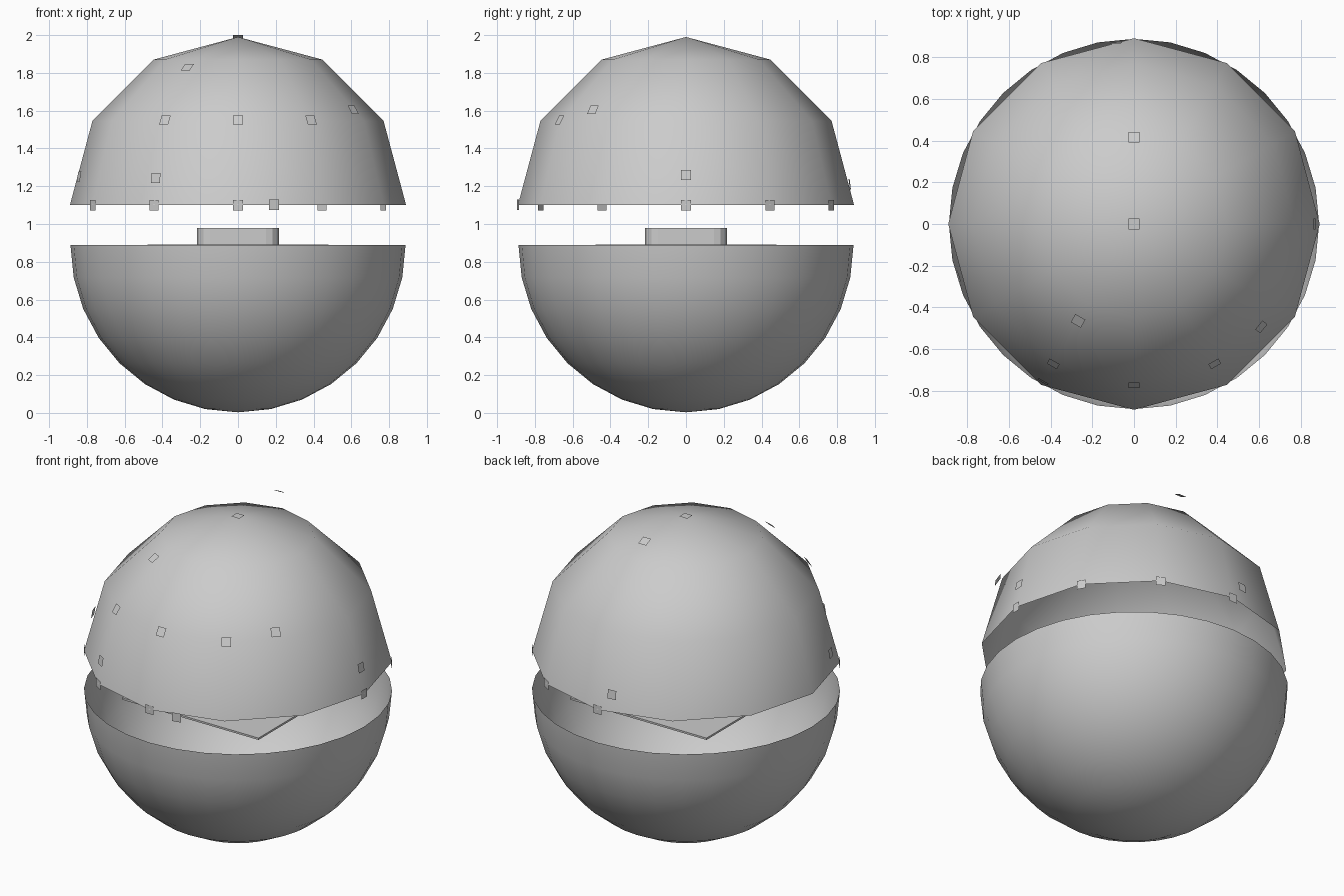
import bpy, bmesh, math
from mathutils import Vector, Matrix

if "Cube" in bpy.data.objects:
    bpy.data.objects.remove(bpy.data.objects["Cube"])


def add_object(name, bm, smooth=None):
    mesh = bpy.data.meshes.new(name)
    bm.to_mesh(mesh)
    bm.free()
    ob = bpy.data.objects.new(name, mesh)
    bpy.context.collection.objects.link(ob)
    if smooth is not None:
        bpy.ops.object.select_all(action='DESELECT')
        ob.select_set(True)
        bpy.context.view_layer.objects.active = ob
        if smooth >= 180:
            bpy.ops.object.shade_smooth()
        else:
            bpy.ops.object.shade_smooth_by_angle(angle=math.radians(smooth))
    return ob


def half_sphere(name, segs, rings, radius, z, upper):
    bm = bmesh.new()
    bmesh.ops.create_uvsphere(bm, u_segments=segs, v_segments=rings, radius=radius)
    sign = 1 if upper else -1
    drop = [v for v in bm.verts if v.co.z * sign < -1e-4]
    bmesh.ops.delete(bm, geom=drop, context='VERTS')
    bmesh.ops.translate(bm, vec=(0, 0, z), verts=bm.verts)
    return add_object(name, bm, 180)


def box(name, sx, sy, z0, z1, corner=0, smooth=None):
    bm = bmesh.new()
    bmesh.ops.create_cube(bm, size=1)
    for v in bm.verts:
        v.co = (v.co.x * sx, v.co.y * sy, (z0 + z1) / 2 + v.co.z * (z1 - z0))
    if corner:
        upright = [e for e in bm.edges if abs(e.verts[0].co.z - e.verts[1].co.z) > 1e-4]
        bmesh.ops.bevel(bm, geom=upright, offset=corner, segments=3,
                        profile=0.5, affect='EDGES')
    return add_object(name, bm, smooth)


# Open shells: smooth bowl below, coarse dome above
half_sphere("lower_bowl", 32, 16, 0.887, 0.89, False)
half_sphere("upper_dome", 12, 6, 0.89, 1.10, True)

# Thin square plate in the bowl mouth, with a rounded button on it
box("inner_plate", 0.96, 0.96, 0.88, 0.892)
box("button", 0.434, 0.434, 0.89, 0.98, corner=0.07)

# Small flat chips scattered over the dome, facing outward
center = Vector((0, 0, 1.1))
spots = [(0, 0, 1.992), (0, 0.415, 1.99), (-0.268, -0.464, 1.83),
         (-0.387, -0.67, 1.55), (0, -0.772, 1.55), (0.387, -0.67, 1.55),
         (0.61, -0.493, 1.605), (-0.842, -0.25, 1.25), (-0.436, -0.755, 1.243),
         (0.19, -0.89, 1.102), (0.865, 0, 1.26), (-0.086, 0.867, 1.21)]
# chips along the dome rim
for deg in (0, 30, 60, 90, 210, 240, 270):
    a = math.radians(deg)
    spots.append((0.888 * math.cos(a), 0.888 * math.sin(a), 1.10))

bm = bmesh.new()
half = 0.0275
for s in spots:
    p = Vector(s)
    n = (p - center).normalized()
    side = Vector((0, 0, 1)).cross(n)
    side = side.normalized() if side.length > 1e-3 else Vector((1, 0, 0))
    up = n.cross(side)
    corners = [p + side * (half * i) + up * (half * j)
               for i, j in ((-1, -1), (1, -1), (1, 1), (-1, 1))]
    bm.faces.new([bm.verts.new(c) for c in corners])
add_object("surface_chips", bm)
